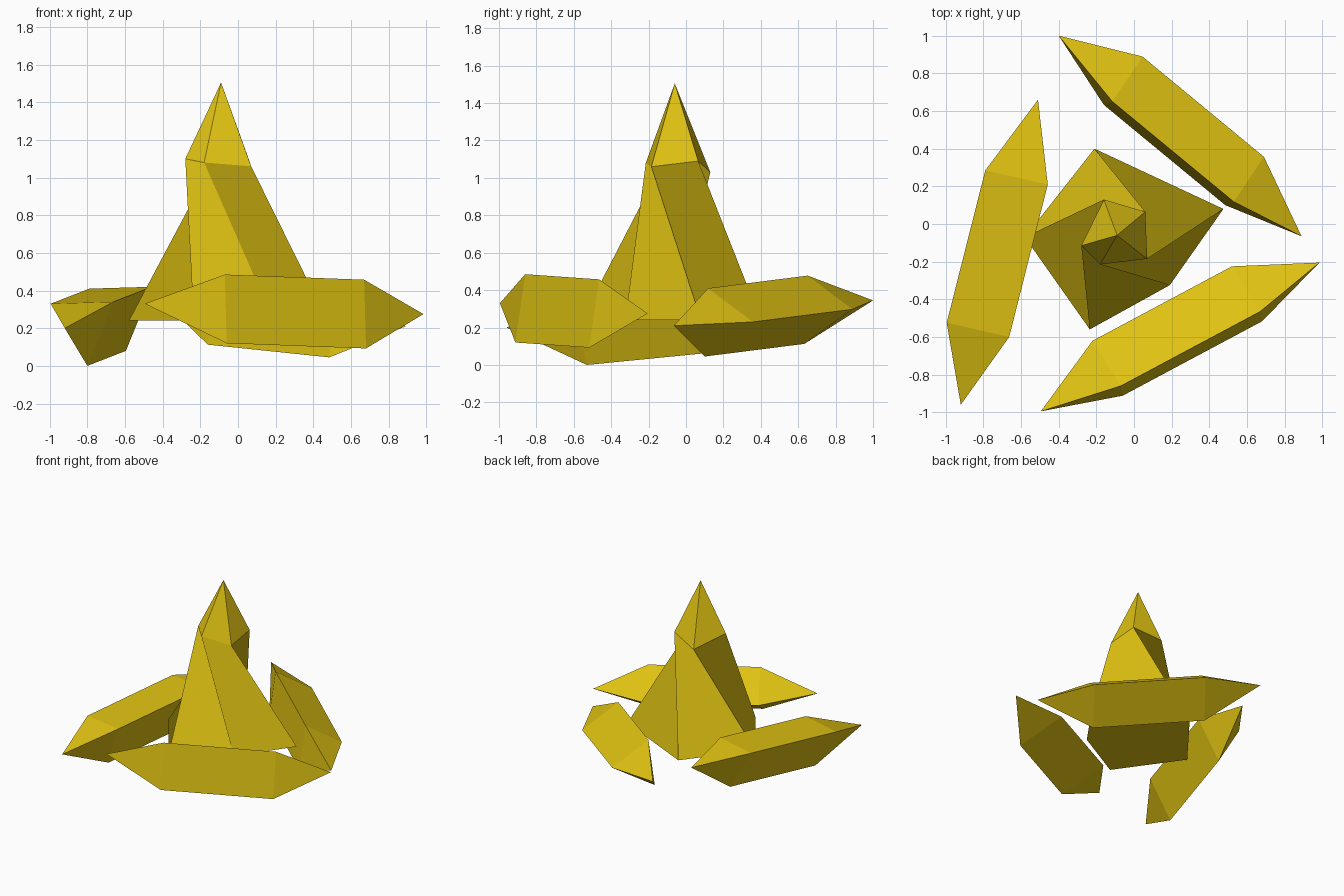
import bpy, bmesh
from mathutils import Vector

if "Cube" in bpy.data.objects:
    bpy.data.objects.remove(bpy.data.objects["Cube"])

gold = bpy.data.materials.new("crystal gold")
gold.diffuse_color = (0.74, 0.54, 0.006, 1)
gold.use_nodes = True
gold.node_tree.nodes["Principled BSDF"].inputs["Base Color"].default_value = gold.diffuse_color


def crystal(name, rings, tip_end, tip_start=None):
    """Faceted crystal: bridges the rings, then closes each end with a point or flat cap."""
    bm = bmesh.new()
    loops = [[bm.verts.new(p) for p in ring] for ring in rings]
    n = len(loops[0])
    for a, b in zip(loops, loops[1:]):
        for i in range(n):
            j = (i + 1) % n
            bm.faces.new((a[i], a[j], b[j], b[i]))
    for tip, loop in ((tip_start, loops[0]), (tip_end, loops[-1])):
        if tip is None:
            bm.faces.new(loop)
            continue
        v = bm.verts.new(tip)
        for i in range(n):
            bm.faces.new((loop[i], loop[(i + 1) % n], v))
    bmesh.ops.recalc_face_normals(bm, faces=bm.faces)
    mesh = bpy.data.meshes.new(name)
    bm.to_mesh(mesh)
    bm.free()
    mesh.materials.append(gold)
    obj = bpy.data.objects.new(name, mesh)
    bpy.context.collection.objects.link(obj)


def shard(name, tip_a, tip_b, triangle):
    """Three-sided shard: triangle section swept half the tip-to-tip length."""
    a, b = Vector(tip_a), Vector(tip_b)
    first = [Vector(p) for p in triangle]
    second = [p + (b - a) / 2 for p in first]
    crystal(name, [first, second], b, a)


# Central five-sided spire with flat base
base = [(-0.21, 0.40, 0.24), (0.475, 0.08, 0.24), (0.19, -0.325, 0.24),
        (-0.235, -0.56, 0.24), (-0.58, -0.07, 0.24)]
shoulder = [(0.06, 0.065, 1.09), (0.07, -0.185, 1.06), (-0.18, -0.215, 1.08),
            (-0.28, -0.115, 1.10), (-0.16, 0.13, 1.03)]
crystal("spire", [base, shoulder], (-0.09, -0.06, 1.505))

# Three shards lying around the spire
shard("front_shard", (-0.495, -0.995, 0.33), (0.985, -0.205, 0.275),
      [(-0.22, -0.62, 0.30), (-0.07, -0.86, 0.485), (-0.06, -0.912, 0.12)])
shard("back_shard", (0.89, -0.065, 0.21), (-0.40, 1.0, 0.345),
      [(0.69, 0.357, 0.23), (0.53, 0.118, 0.41), (0.485, 0.10, 0.045)])
shard("left_shard", (-0.92, -0.96, 0.20), (-0.51, 0.66, 0.36),
      [(-0.995, -0.525, 0.33), (-0.663, -0.60, 0.34), (-0.80, -0.53, 0.0)])
